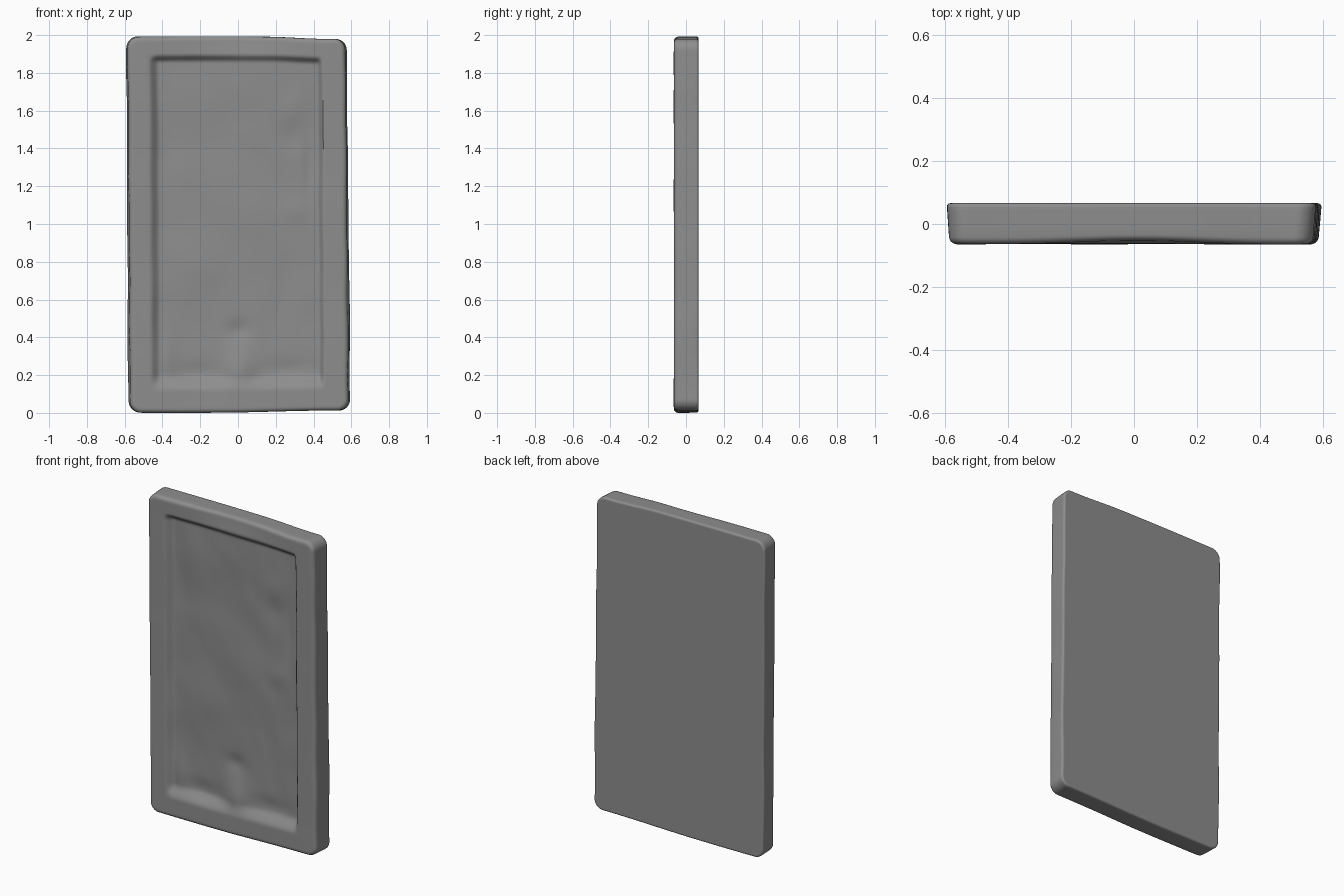
import bpy, bmesh, math
from mathutils import Vector, noise

if "Cube" in bpy.data.objects:
    bpy.data.objects.remove(bpy.data.objects["Cube"])

HX, HZ, R = 0.581, 0.995, 0.06      # half width, half height, corner radius
FRONT, BACK = -0.064, 0.066
NX, NZ = 110, 180


def smooth(a, b, t):
    t = max(0.0, min(1.0, (t - a) / (b - a)))
    return t * t * (3 - 2 * t)


def gauss(x, z, cx, cz, sx, sz):
    return math.exp(-((x - cx) / sx) ** 2 - ((z - cz) / sz) ** 2)


# Rounded rectangle: maps the square u, v in -1..1 with an inset
def outline(u, v, inset):
    hx, hz, r = HX - inset, HZ - inset, R - inset
    x, z = u * hx, v * hz
    a, b = (abs(x) - hx + r) / r, (abs(z) - hz + r) / r
    if a > 0 and b > 0:
        x = math.copysign(hx - r + r * a * math.sqrt(1 - b * b / 2), x)
        z = math.copysign(hz - r + r * b * math.sqrt(1 - a * a / 2), z)
    return x, z + 1.0


# Hand-cut irregularity of the whole slab
def warp(x, y, z):
    w = noise.noise(Vector((x * 1.5, y * 6, z * 3.5)))
    x2 = x * (1 + 0.15 * y) + 0.005 * w * abs(x) / HX
    x2 += (-0.006 if x < 0 else -0.009) * (z - 1) * abs(x) / HX
    top = smooth(1.0, 2.0, z)
    z2 = z + 0.004 * w * abs(z - 1)
    z2 -= 0.012 * top * smooth(0.15, 0.5, x)
    z2 += 0.010 * (1 - top) * smooth(-0.1, 0.6, x)
    return Vector((x2, y, z2))


# Relief bumps in the recess: centre x, z, spread x, z, height
BUMPS = [(0.0, 1.72, 0.22, 0.2, 0.008), (0.0, 1.05, 0.25, 0.45, 0.008),
         (0.01, 0.22, 0.08, 0.12, 0.024), (0.0, 0.44, 0.06, 0.05, -0.010),
         (-0.22, 0.22, 0.12, 0.05, -0.008), (0.26, 0.23, 0.14, 0.05, -0.008),
         (0.29, 1.6, 0.06, 0.09, 0.007), (0.28, 1.46, 0.06, 0.08, -0.006),
         (-0.37, 1.4, 0.06, 0.2, -0.006), (-0.38, 0.3, 0.05, 0.12, 0.008),
         (0.3, 1.06, 0.08, 0.07, 0.006), (0.38, 1.3, 0.03, 0.18, -0.007),
         (0.24, 0.62, 0.06, 0.12, -0.005), (-0.25, 0.75, 0.12, 0.2, 0.005)]


# Front surface: raised frame around a shallow uneven recess
def front_y(x, z):
    mask = (smooth(-0.475, -0.415, x) * smooth(-0.458, -0.428, -x)
            * smooth(0.12, 0.205, z) * smooth(-1.9, -1.86, -z))
    floor = 0.036 - 0.005 * noise.noise(Vector((x * 4 + z, 3.1, z * 3)))
    floor -= 0.002 * noise.noise(Vector((x * 9 + 2 * z, 7.7, z * 6)))
    floor -= sum(h * gauss(x, z, cx, cz, sx, sz) for cx, cz, sx, sz, h in BUMPS)
    frame = 0.002 * noise.noise(Vector((x * 3, 0.4, z * 3)))
    frame += 0.014 * gauss(x, 0, 0.02, 0, 0.25, 1) * smooth(1.86, 2.0, z)
    return FRONT + frame + (floor - frame) * mask


bm = bmesh.new()

# Front sheet
EDGE = 0.022
grid = []
for j in range(NZ + 1):
    row = []
    for i in range(NX + 1):
        x, z = outline(2 * i / NX - 1, 2 * j / NZ - 1, EDGE)
        row.append(bm.verts.new(warp(x, front_y(x, z), z)))
    grid.append(row)
for j in range(NZ):
    for i in range(NX):
        bm.faces.new((grid[j][i], grid[j][i + 1], grid[j + 1][i + 1], grid[j + 1][i]))

# Border walk, then rounded front edge, sides and rounded back edge as rings
border = ([(i, 0) for i in range(NX)] + [(NX, j) for j in range(NZ)]
          + [(i, NZ) for i in range(NX, 0, -1)] + [(0, j) for j in range(NZ, 0, -1)])
profile = []
for k in range(1, 6):
    t = k / 5 * math.pi / 2
    profile.append((EDGE * (1 - math.sin(t)), FRONT + EDGE * (1 - math.cos(t))))
profile += [(0, -0.01), (0, 0.02), (0, 0.04)]
for k in range(5):
    t = k / 4 * math.pi / 2
    profile.append((0.012 * (1 - math.cos(t)), BACK - 0.012 * (1 - math.sin(t))))
profile += [(0.016, BACK), (0.03, BACK)]    # flat rim keeps the back shading even

ring = [grid[j][i] for i, j in border]
for inset, y in profile:
    new = []
    for i, j in border:
        u, v = 2 * i / NX - 1, 2 * j / NZ - 1
        x, z = outline(u, v, inset)
        dip = front_y(*outline(u, v, EDGE)) - FRONT
        new.append(bm.verts.new(warp(x, y + dip * (BACK - y) / (BACK - FRONT), z)))
    n = len(ring)
    for k in range(n):
        m = (k + 1) % n
        bm.faces.new((ring[k], new[k], new[m], ring[m]))
    ring = new

# Flat back
bm.faces.new(ring)
bmesh.ops.recalc_face_normals(bm, faces=bm.faces)

# Stand on the ground
low = min(v.co.z for v in bm.verts)
bmesh.ops.translate(bm, vec=(0, 0, -low), verts=bm.verts)

mesh = bpy.data.meshes.new("framed_slab")
bm.to_mesh(mesh)
bm.free()
slab = bpy.data.objects.new("framed_slab", mesh)
bpy.context.collection.objects.link(slab)

# Dark grey stone
stone = bpy.data.materials.new("dark_stone")
stone.diffuse_color = (0.27, 0.27, 0.27, 1)
stone.use_nodes = True
stone.node_tree.nodes["Principled BSDF"].inputs["Base Color"].default_value = stone.diffuse_color
mesh.materials.append(stone)

bpy.context.view_layer.objects.active = slab
slab.select_set(True)
bpy.ops.object.shade_smooth_by_angle(angle=math.radians(50))
